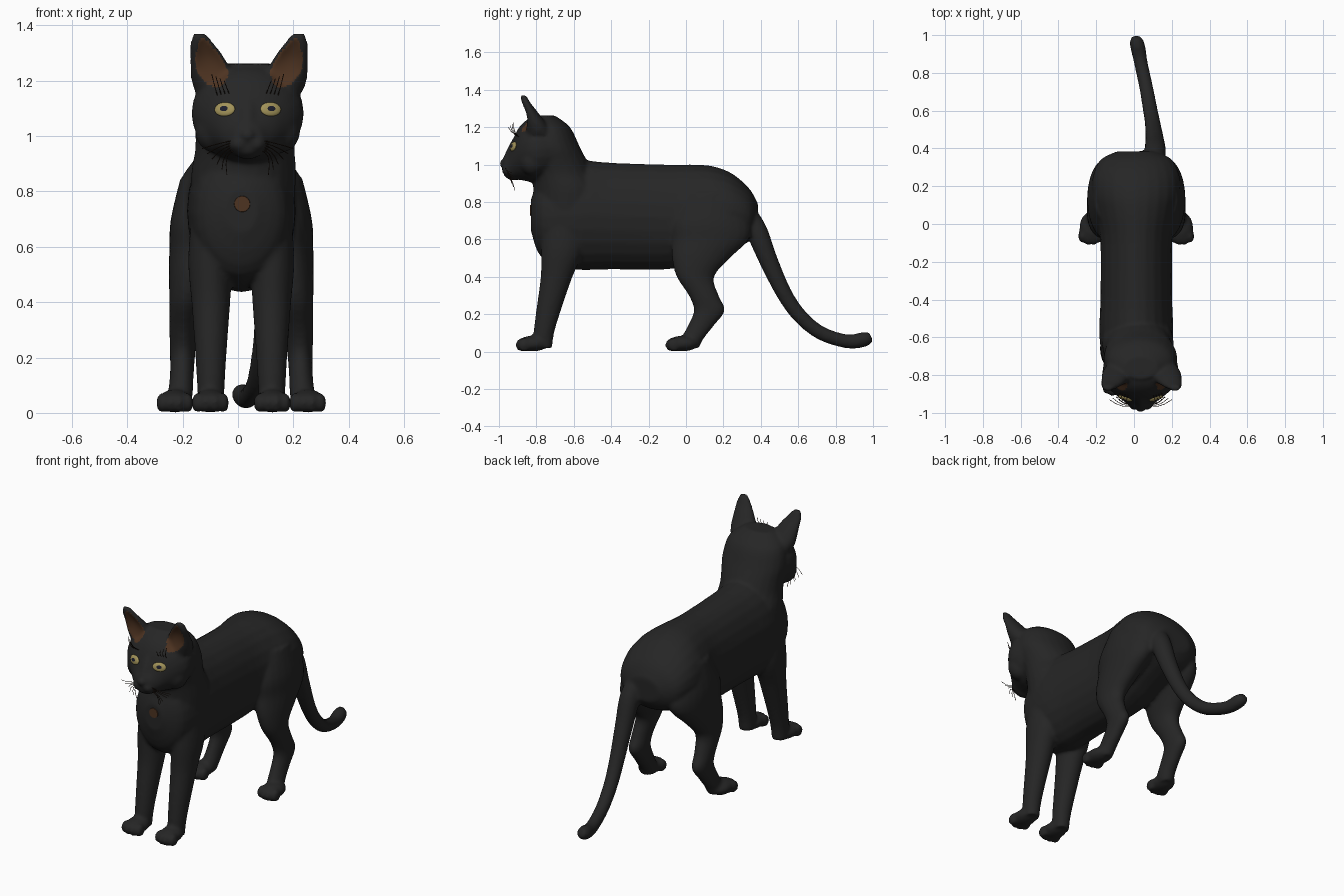
import bpy, bmesh, math
from mathutils import Vector, Matrix
from mathutils.bvhtree import BVHTree

if "Cube" in bpy.data.objects:
    bpy.data.objects.remove(bpy.data.objects["Cube"])


def material(name, r, g, b):
    m = bpy.data.materials.new(name)
    m.use_nodes = True
    m.diffuse_color = (r, g, b, 1)
    bsdf = m.node_tree.nodes["Principled BSDF"]
    bsdf.inputs["Base Color"].default_value = (r, g, b, 1)
    bsdf.inputs["Roughness"].default_value = 0.9
    return m


BLACK = material("black fur", 0.019, 0.019, 0.019)
BROWN = material("brown skin", 0.075, 0.033, 0.015)
GOLD = material("gold iris", 0.36, 0.29, 0.1)
PUPIL = material("dark pupil", 0.012, 0.013, 0.025)
WHISKER = material("whisker brown", 0.03, 0.016, 0.009)


def spline(rows, steps=4):
    """Catmull-Rom through rows of numbers."""
    rows = [Vector(r) for r in rows]
    out = []
    for i in range(len(rows) - 1):
        a, b, c, d = rows[max(i - 1, 0)], rows[i], rows[i + 1], rows[min(i + 2, len(rows) - 1)]
        for k in range(steps):
            t = k / steps
            out.append(b + (c - a) * (t / 2) + (a * 2 - b * 5 + c * 4 - d) * (t * t / 2)
                       + (b * 3 - a - c * 3 + d) * (t ** 3 / 2))
    return out + [rows[-1]]


def loft(bm, rows, axis=None, sides=24):
    """Elliptic rings (x, y, z, half width, half depth); axis fixes the ring plane."""
    pts = spline(rows)
    rings = []
    for i, p in enumerate(pts):
        c = Vector(p[:3])
        tangent = Vector(pts[min(i + 1, len(pts) - 1)][:3]) - Vector(pts[max(i - 1, 0)][:3])
        u = Vector((1, 0, 0))
        v = {"y": Vector((0, 0, 1)), "z": Vector((0, 1, 0))}.get(axis) or tangent.cross(u).normalized()
        ring = []
        for k in range(sides):
            a = math.tau * k / sides
            ring.append(bm.verts.new(c + u * p[3] * math.cos(a) + v * p[4] * math.sin(a)))
        rings.append(ring)
    for a, b in zip(rings, rings[1:]):
        for k in range(sides):
            n = (k + 1) % sides
            bm.faces.new((a[k], a[n], b[n], b[k]))
    bm.faces.new(rings[0])
    bm.faces.new(rings[-1])


def blob(bm, centre, size):
    bmesh.ops.create_uvsphere(bm, u_segments=20, v_segments=12, radius=1,
                              matrix=Matrix.Translation(centre) @ Matrix.Diagonal((*size, 1)))


def new_object(name, bm, *mats):
    me = bpy.data.meshes.new(name)
    bm.to_mesh(me)
    bm.free()
    for m in mats:
        me.materials.append(m)
    me.polygons.foreach_set("use_smooth", [True] * len(me.polygons))
    ob = bpy.data.objects.new(name, me)
    bpy.context.collection.objects.link(ob)
    return ob


BX, HX = 0.012, 0.035   # centre lines of the body and the head
bm = bmesh.new()

# Torso
loft(bm, [(BX, y, z, w, h) for y, z, w, h in (
    (-.83, .73, .06, .08), (-.77, .72, .16, .22), (-.6, .73, .195, .29), (-.4, .725, .19, .285),
    (-.1, .72, .19, .28), (.05, .735, .215, .265), (.15, .75, .235, .24), (.25, .75, .23, .2),
    (.34, .73, .19, .14), (.385, .72, .1, .07))], "y")

# Neck and back of the skull
loft(bm, [(x, y, z, w, d) for x, y, z, w, d in (
    (BX, -.63, .65, .18, .18), (.02, -.63, .85, .19, .185), (.025, -.665, .95, .18, .165),
    (.03, -.69, 1.02, .185, .16), (HX, -.715, 1.1, .195, .145), (HX, -.735, 1.2, .17, .115),
    (HX, -.76, 1.262, .09, .06))], "z")

# Face and muzzle
loft(bm, [(HX, y, z, w, h) for y, z, w, h in (
    (-.68, 1.09, .18, .15), (-.76, 1.085, .2, .178), (-.82, 1.08, .2, .175), (-.87, 1.07, .17, .155),
    (-.91, 1.045, .125, .125), (-.945, 1.0, .08, .08), (-.975, .99, .05, .05))], "y")
blob(bm, (HX, -.972, 1.005), (.026, .026, .022))
blob(bm, (HX, -.925, .945), (.045, .035, .03))
loft(bm, [(HX, -.89, 1.14, .04, .03), (HX, -.925, 1.08, .032, .03), (HX, -.965, 1.015, .024, .02)])

for s in (-1, 1):
    # Whisker pads and cheeks
    blob(bm, (HX + s * .03, -.95, .972), (.038, .036, .03))
    blob(bm, (HX + s * .12, -.82, 1.02), (.07, .07, .08))
    # Ear
    loft(bm, [(HX + .005 + s * x, y, z, w, d) for x, y, z, w, d in (
        (.115, -.785, 1.16, .08, .07), (.13, -.8, 1.21, .08, .06), (.15, -.83, 1.28, .063, .038),
        (.168, -.855, 1.33, .046, .024), (.18, -.87, 1.37, .024, .016))], "z")
    # Front leg
    loft(bm, [(BX + s * x, y, z, w, d) for x, y, z, w, d in (
        (.1, -.65, .72, .08, .12), (.112, -.66, .55, .08, .115), (.11, -.692, .4, .07, .085),
        (.11, -.735, .22, .057, .066), (.11, -.76, .1, .05, .055), (.11, -.765, .02, .045, .05))], "z")
    # Hind leg
    loft(bm, [(BX + s * x, y, z, w, d) for x, y, z, w, d in (
        (.12, .13, .85, .1, .14), (.148, .13, .7, .107, .21), (.165, .13, .6, .095, .205),
        (.185, .08, .5, .077, .155), (.2, .05, .4, .06, .1), (.21, .095, .3, .05, .08),
        (.212, .125, .22, .046, .083), (.215, .08, .14, .043, .07), (.22, .035, .07, .045, .06),
        (.225, .02, .02, .04, .05))], "z")
    # Paws with four toes each
    for px, py in ((.112, -.82), (.24, -.02)):
        x = BX + s * px
        blob(bm, (x, py, .043), (.062, .085, .042))
        for t in (-1.5, -.5, .5, 1.5):
            blob(bm, (x + t * .031, py - .062 + abs(t) * .012, .036), (.021, .036, .036))

# Tail
loft(bm, [(x, y, z, r, r) for x, y, z, r in (
    (.09, .31, .76, .05), (.11, .375, .65, .058), (.11, .44, .49, .05), (.1, .525, .31, .042),
    (.085, .61, .19, .039), (.065, .72, .1, .037), (.035, .86, .055, .037), (.018, .95, .065, .04),
    (.012, .99, .08, .026))])
bmesh.ops.recalc_face_normals(bm, faces=bm.faces)

# Fuse everything into one smooth skin
raw = new_object("cat_body_base", bm)
mod = raw.modifiers.new("fuse", "REMESH")
mod.mode, mod.voxel_size = "VOXEL", 0.01
mod = raw.modifiers.new("soften", "SMOOTH")
mod.factor, mod.iterations = 0.5, 6
skin = bpy.data.meshes.new_from_object(raw.evaluated_get(bpy.context.evaluated_depsgraph_get()))
bpy.data.objects.remove(raw)
bm = bmesh.new()
bm.from_mesh(skin)


def in_ear(p):
    """Depth inside the ear opening: 1 at its middle, 0 at its rim."""
    z = (p.z - 1.265) / .088
    x = (abs(p.x - HX - .005) - .142 - .3 * (p.z - 1.265)) / (.058 - .25 * max(p.z - 1.24, 0))
    return max(0, 1 - x * x - z * z) if p.y < -.77 else 0


# Cupped ear openings
bm.normal_update()
inner = [f for f in bm.faces if f.normal.y < -.2 and in_ear(f.calc_center_median()) > 0]
for f in inner:
    f.material_index = 1
for v in {v for f in inner for v in f.verts}:
    v.co.y += .022 * in_ear(v.co)
bm.normal_update()
tree = BVHTree.FromBMesh(bm)
new_object("cat_body", bm, BLACK, BROWN)


def on_front(x, z):
    """Matrix on the front surface, with local z pointing outward."""
    hit, normal, _, _ = tree.ray_cast(Vector((x, -2, z)), Vector((0, 1, 0)))
    right = Vector((0, 0, 1)).cross(normal).normalized()
    m = Matrix((right, normal.cross(right), normal)).transposed().to_4x4()
    return Matrix.Translation(hit) @ m


# Eyes with dark pupils
for s, side in ((-1, "right"), (1, "left")):
    bm = bmesh.new()
    bmesh.ops.create_uvsphere(bm, u_segments=24, v_segments=24, radius=1)
    for f in bm.faces:
        c = f.calc_center_median()
        f.material_index = int(c.z > 0 and c.x ** 2 + c.y ** 2 < .13)
    bm.transform(on_front(HX + s * .083, 1.097) @ Matrix.Diagonal((.039, .026, .011, 1)))
    new_object(side + "_eye", bm, GOLD, PUPIL)

# Chest spot
bm = bmesh.new()
bmesh.ops.create_cone(bm, cap_ends=True, segments=24, radius1=.03, radius2=.028, depth=.008)
bm.transform(on_front(.015, .755))
spot = new_object("chest_spot", bm, BROWN)
spot.data.polygons.foreach_set("use_smooth", [False] * len(spot.data.polygons))

# Whiskers and brow hairs
hairs = bpy.data.curves.new("whiskers", "CURVE")
hairs.dimensions, hairs.bevel_depth, hairs.bevel_resolution = "3D", 0.0016, 0
hairs.materials.append(WHISKER)


def hair(start, bend, end):
    sp = hairs.splines.new("POLY")
    path = [Vector(start).lerp(bend, t).lerp(Vector(bend).lerp(end, t), t) for t in (0, .25, .5, .75, 1)]
    sp.points.add(len(path) - 1)
    for p, c in zip(sp.points, path):
        p.co = (*c, 1)


for s in (-1, 1):
    for k in range(6):
        z = .985 - .007 * k
        reach = .165 - .018 * k
        hair((HX + s * .04, -.955, z), (HX + s * .09, -.985 + .01 * k, z - .005),
             (HX + s * reach, -.93 + .008 * (k % 3), z - .03 - .012 * k))
    for k in range(4):
        x = HX + s * (.06 + .015 * k)
        hair((x, -.87, 1.135), (x + s * .01, -.93, 1.16), (x + s * .025, -.95 + .01 * k, 1.2 + .008 * k))
bpy.context.collection.objects.link(bpy.data.objects.new("whiskers", hairs))
